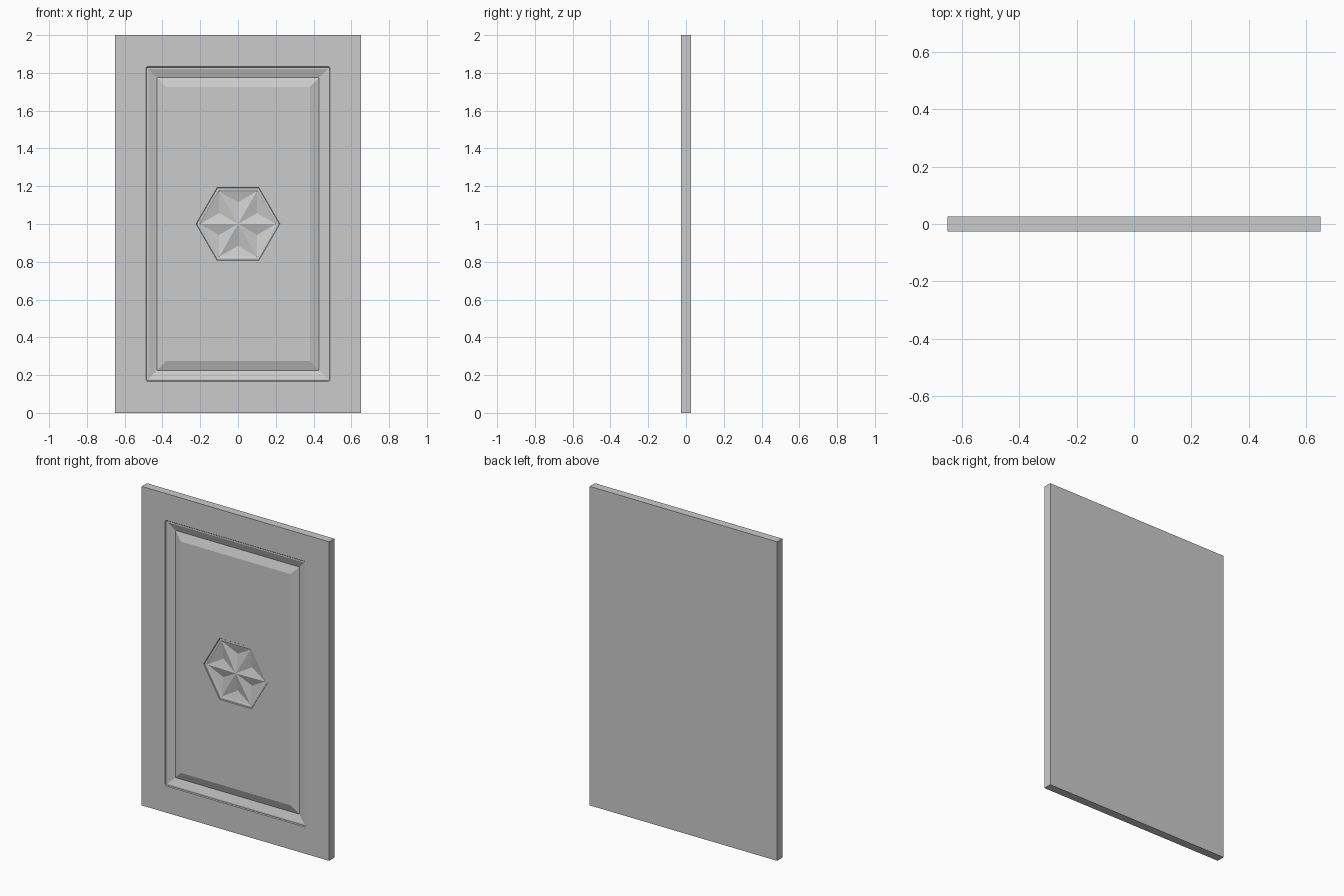
import bpy, bmesh
from math import sin, cos, pi, sqrt

if "Cube" in bpy.data.objects:
    bpy.data.objects.remove(bpy.data.objects["Cube"])

FRONT = -0.026
bm = bmesh.new()


def rect_ring(hx, hz, depth, cut=0.0):
    """Eight-point rectangle around the panel centre, with corners cut by `cut`."""
    pts = []
    for sx, sz in ((-1, -1), (1, -1), (1, 1), (-1, 1)):
        a = (sx * hx, sz * (hz - cut))
        b = (sx * (hx - cut), sz * hz)
        pts += [a, b] if sx == sz else [b, a]
    return [bm.verts.new((x, FRONT + depth, 1 + z)) for x, z in pts]


def polar(r, k, depth):
    a = k * pi / 6
    return bm.verts.new((r * cos(a), FRONT + depth, 1 + r * sin(a)))


def hex_ring(r, depth):
    return [polar(r, 2 * k, depth) for k in range(6)]


def bridge(a, b):
    n = len(a)
    for i in range(n):
        j = (i + 1) % n
        bm.faces.new((a[i], a[j], b[j], b[i]))


# Slab, small moulding step, groove and raised field as nested rings
rings = [rect_ring(0.65, 1.0, 0.052),
         rect_ring(0.65, 1.0, 0.0),
         rect_ring(0.488, 0.833, 0.0, 0.008),
         rect_ring(0.484, 0.829, 0.005, 0.006),
         rect_ring(0.475, 0.820, 0.005),
         rect_ring(0.430, 0.775, 0.021),
         rect_ring(0.380, 0.725, 0.002)]
for a, b in zip(rings, rings[1:]):
    bridge(a, b)
bm.faces.new(rings[0])

# Hexagonal rim of the rosette
hexes = [hex_ring(0.222, 0.002), hex_ring(0.219, 0.006),
         hex_ring(0.207, 0.006), hex_ring(0.200, 0.009)]
for a, b in zip(hexes, hexes[1:]):
    bridge(a, b)

# Six-pointed star: ridges to the tips, sunk points between them
tips = hexes[-1]
centre = polar(0, 0, 0.003)
sunk = [polar(0.2 / sqrt(3), 2 * k + 1, 0.024) for k in range(6)]
for k in range(6):
    n = (k + 1) % 6
    bm.faces.new((tips[k], tips[n], sunk[k]))
    bm.faces.new((centre, tips[k], sunk[k]))
    bm.faces.new((centre, sunk[k], tips[n]))

# Flat field between the inner rectangle and the hexagon
bmesh.ops.remove_doubles(bm, verts=bm.verts[:], dist=1e-5)
bmesh.ops.dissolve_degenerate(bm, edges=bm.edges[:], dist=1e-5)
border = [e for e in bm.edges if e.is_boundary]
bmesh.ops.triangle_fill(bm, edges=border, use_beauty=True, normal=(0, -1, 0))
bmesh.ops.recalc_face_normals(bm, faces=bm.faces[:])

mesh = bpy.data.meshes.new("door_panel")
bm.to_mesh(mesh)
bm.free()
panel = bpy.data.objects.new("door_panel", mesh)
bpy.context.collection.objects.link(panel)
